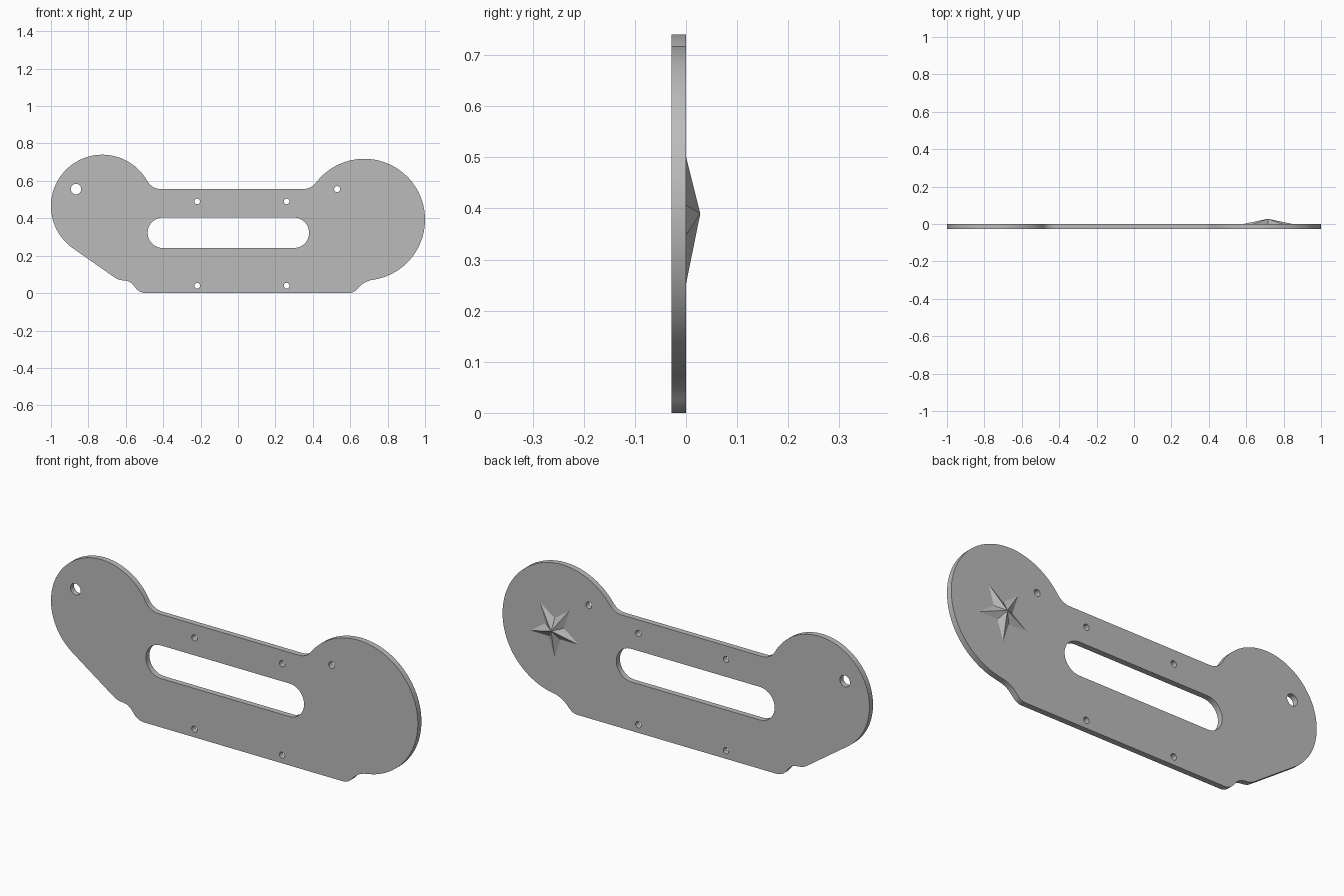
import bpy, bmesh
from math import sin, cos, radians, atan2, degrees, sqrt, pi
from mathutils import Vector
from mathutils.geometry import interpolate_bezier

cube = bpy.data.objects.get("Cube")
if cube:
    bpy.data.objects.remove(cube, do_unlink=True)

grey = bpy.data.materials.new("plain_grey")
grey.use_nodes = True
colour = (0.5, 0.5, 0.5, 1)
grey.diffuse_color = colour
grey.node_tree.nodes["Principled BSDF"].inputs["Base Color"].default_value = colour


def arc(cx, cz, r, start, end, steps):
    """Points along an arc, angles in degrees."""
    angles = [radians(start + (end - start) * i / steps) for i in range(steps + 1)]
    return [(cx + r * cos(a), cz + r * sin(a)) for a in angles]


def bend(*handles):
    """Points along one cubic curve, without its end points."""
    pts = interpolate_bezier(*[Vector((x, z, 0)) for x, z in handles], 12)
    return [(p.x, p.y) for p in pts[1:-1]]


def circle(cx, cz, r, steps=32):
    return arc(cx, cz, r, 0, 360, steps)[:-1]


def finish(bm, name):
    bmesh.ops.recalc_face_normals(bm, faces=bm.faces)
    mesh = bpy.data.meshes.new(name)
    bm.to_mesh(mesh)
    bm.free()
    mesh.materials.append(grey)
    obj = bpy.data.objects.new(name, mesh)
    bpy.context.collection.objects.link(obj)
    return obj


# Side plate outline: two round lobes blended into a straight bar
lx, lz, lr = -0.725, 0.465, 0.275
rx, rz, rr = 0.675, 0.393, 0.325
bar_top, fillet = 0.557, 0.08
fz = bar_top + fillet
left_dx = sqrt((lr + fillet) ** 2 - (fz - lz) ** 2)
right_dx = sqrt((rr + fillet) ** 2 - (fz - rz) ** 2)
left_a = degrees(atan2(fz - lz, left_dx))
right_a = degrees(atan2(fz - rz, right_dx))

outline = arc(lx, lz, lr, 235, left_a, 56)
outline += arc(lx + left_dx, fz, fillet, 180 + left_a, 270, 12)[1:]
outline += arc(rx - right_dx, fz, fillet, 270, 360 - right_a, 12)
outline += arc(rx, rz, rr, 180 - right_a, -80, 64)[1:]
outline += bend((0.731, 0.073), (0.635, 0.06), (0.65, 0), (0.59, 0))
outline += [(0.59, 0), (-0.49, 0)]
outline += bend((-0.49, 0), (-0.56, 0), (-0.545, 0.065), (-0.61, 0.068))
outline += bend((-0.61, 0.068), (-0.63, 0.069), (-0.645, 0.073), (-0.66, 0.084))
outline += [(-0.66, 0.084)]

# Long slot and screw holes
slot_r, slot_z = 0.0815, 0.3225
slot = arc(-0.4015, slot_z, slot_r, 90, 270, 24) + arc(0.2985, slot_z, slot_r, -90, 90, 24)
loops = [outline, slot, circle(-0.866, 0.556, 0.028), circle(0.53, 0.556, 0.016)]
loops += [circle(x, z, 0.015) for x in (-0.218, 0.26) for z in (0.04, 0.49)]

bm = bmesh.new()
for loop in loops:
    verts = [bm.verts.new((x, -0.028, z)) for x, z in loop]
    for a, b in zip(verts, verts[1:] + verts[:1]):
        bm.edges.new((a, b))
bmesh.ops.triangle_fill(bm, use_beauty=True, edges=bm.edges[:])
grown = bmesh.ops.extrude_face_region(bm, geom=bm.faces[:])["geom"]
bmesh.ops.translate(bm, vec=(0, 0.028, 0),
                    verts=[v for v in grown if isinstance(v, bmesh.types.BMVert)])
plate = finish(bm, "side_plate")
bpy.context.view_layer.objects.active = plate
plate.select_set(True)
bpy.ops.object.shade_smooth_by_angle(angle=radians(30))

# Faceted star on the back
bm = bmesh.new()
rim = []
for i in range(10):
    r = 0.053 if i % 2 else 0.138
    a = -pi / 2 + i * pi / 5
    rim.append(bm.verts.new((0.716 + r * cos(a), 0, 0.39 + r * sin(a))))
apex = bm.verts.new((0.716, 0.028, 0.39))
for a, b in zip(rim, rim[1:] + rim[:1]):
    bm.faces.new((a, b, apex))
bm.faces.new(rim)
finish(bm, "back_star")
